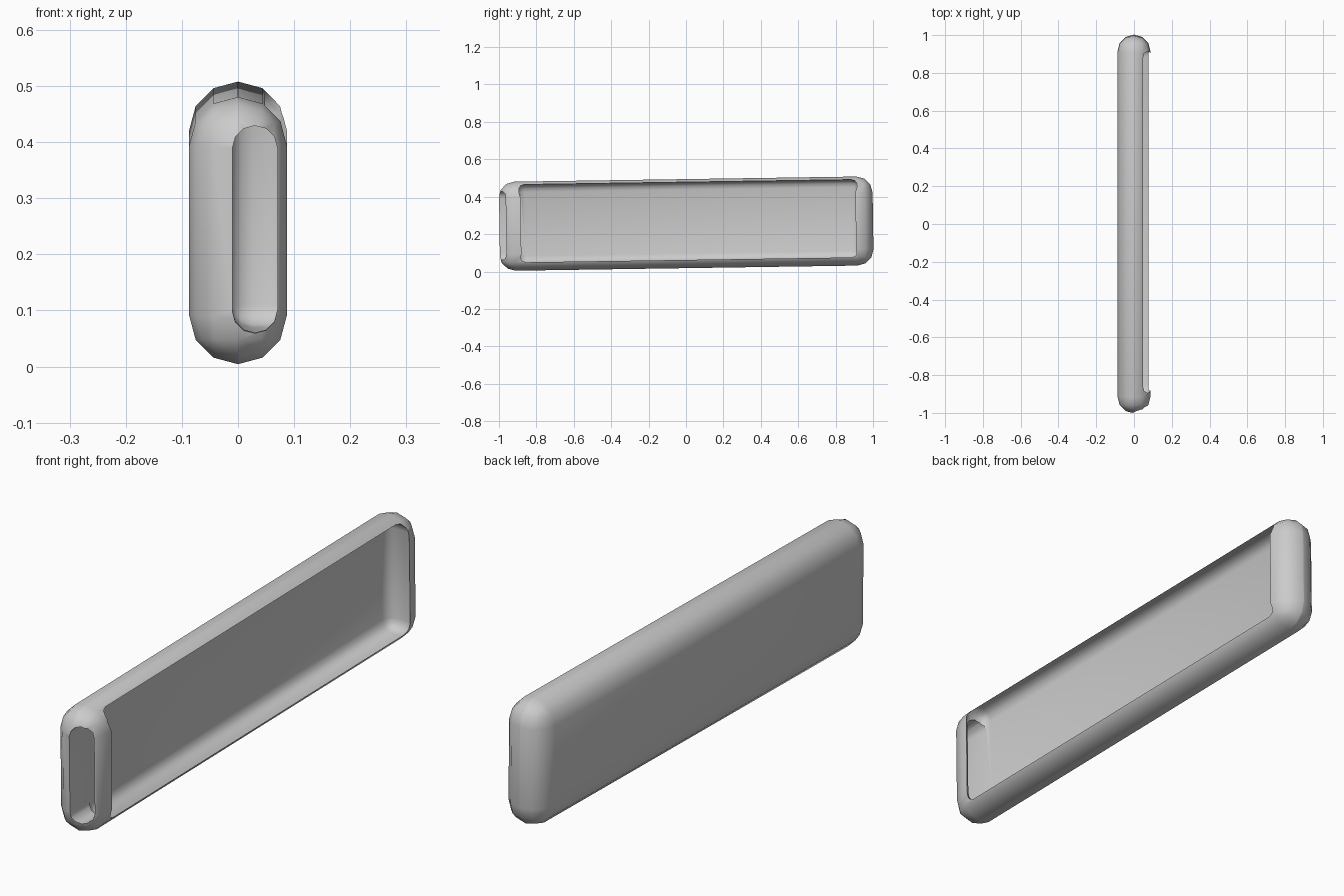
import bpy, bmesh, math
from mathutils import Matrix

cube = bpy.data.objects.get("Cube")
if cube:
    bpy.data.objects.remove(cube, do_unlink=True)

# Whole case leans up slightly towards the back
TILT = Matrix.Translation((0, 0, 0.256)) @ Matrix.Rotation(math.atan(0.015), 4, 'X')

grey = bpy.data.materials.new("plain_grey")
grey.use_nodes = True
GREY = (0.6, 0.6, 0.6, 1)
grey.diffuse_color = GREY
grey.node_tree.nodes["Principled BSDF"].inputs["Base Color"].default_value = GREY


def rounded_box(name, low, high, radius, ends_only=False):
    """Box between two corners with rounded edges (or only those along y)."""
    bm = bmesh.new()
    bmesh.ops.create_cube(bm, size=1)
    for v in bm.verts:
        v.co = [l + (c + 0.5) * (h - l) for c, l, h in zip(v.co, low, high)]
    edges = [e for e in bm.edges
             if not ends_only or abs(e.verts[0].co.y - e.verts[1].co.y) > 0.01]
    bmesh.ops.bevel(bm, geom=edges, offset=radius, segments=3, profile=0.5,
                    affect='EDGES', clamp_overlap=True)
    bmesh.ops.remove_doubles(bm, verts=bm.verts, dist=0.0002)
    bmesh.ops.recalc_face_normals(bm, faces=bm.faces)
    mesh = bpy.data.meshes.new(name)
    bm.to_mesh(mesh)
    bm.free()
    mesh.materials.append(grey)
    obj = bpy.data.objects.new(name, mesh)
    bpy.context.collection.objects.link(obj)
    obj.matrix_world = TILT
    return obj


# Outer shell
case = rounded_box("case_shell", (-0.087, -1, -0.238), (0.087, 1, 0.238), 0.0865)

# Pocket open to the left side, and the slot through the front end
pocket = rounded_box("pocket_cutter", (-0.015, -0.9, -0.2), (0.095, 0.925, 0.222), 0.04)
slot = rounded_box("slot_cutter", (-0.01, -1.1, -0.182), (0.07, -0.8, 0.188), 0.0398, True)

for cutter in (pocket, slot):
    cut = case.modifiers.new(cutter.name, 'BOOLEAN')
    cut.operation = 'DIFFERENCE'
    cut.solver = 'EXACT'
    cut.object = cutter
    cutter.hide_render = True

# Apply the cuts, then drop the cutters
bpy.context.view_layer.update()
bpy.ops.object.select_all(action='DESELECT')
case.select_set(True)
bpy.context.view_layer.objects.active = case
for cut in list(case.modifiers):
    bpy.ops.object.modifier_apply(modifier=cut.name)
for cutter in (pocket, slot):
    bpy.data.objects.remove(cutter, do_unlink=True)
bpy.ops.object.shade_smooth_by_angle(angle=math.radians(40))
